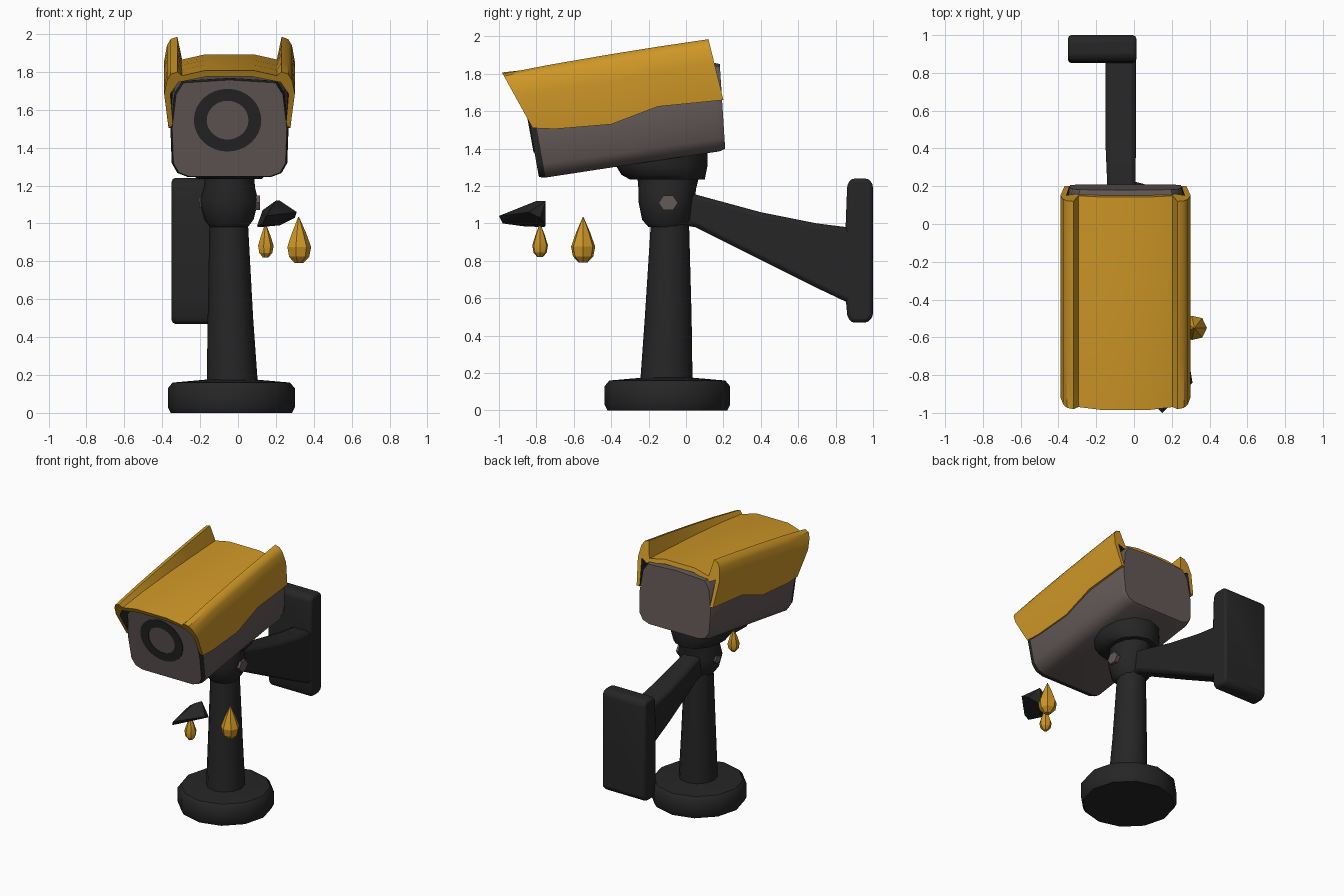
import bpy, bmesh, math
from mathutils import Vector

if "Cube" in bpy.data.objects:
    bpy.data.objects.remove(bpy.data.objects["Cube"])

CX = -0.045  # centre line of the camera body


def material(name, rgb):
    m = bpy.data.materials.new(name)
    m.diffuse_color = (*rgb, 1)
    m.use_nodes = True
    m.node_tree.nodes["Principled BSDF"].inputs["Base Color"].default_value = m.diffuse_color
    return m


YELLOW = material("amber_yellow", (0.62, 0.31, 0.02))
DARK = material("charcoal", (0.019, 0.019, 0.02))
GREY = material("warm_grey", (0.125, 0.10, 0.096))


def finish(name, bm, mats, bevel=0, angle=40):
    bmesh.ops.recalc_face_normals(bm, faces=bm.faces[:])
    me = bpy.data.meshes.new(name)
    bm.to_mesh(me)
    bm.free()
    ob = bpy.data.objects.new(name, me)
    bpy.context.collection.objects.link(ob)
    for m in mats:
        me.materials.append(m)
    if bevel:
        b = ob.modifiers.new("bevel", 'BEVEL')
        b.width, b.segments, b.limit_method = bevel, 2, 'ANGLE'
    bpy.ops.object.select_all(action='DESELECT')
    ob.select_set(True)
    bpy.context.view_layer.objects.active = ob
    bpy.ops.object.shade_smooth_by_angle(angle=math.radians(angle))
    return ob


def loft(name, rings, mats, caps=True, closed=False, rule=None, bevel=0, angle=40):
    """Skin a list of equal-length closed rings; rule(i, j) gives the material slot."""
    bm = bmesh.new()
    vs = [[bm.verts.new(p) for p in r] for r in rings]
    n = len(rings[0])
    for i in range(len(rings) - (0 if closed else 1)):
        a, b = vs[i], vs[(i + 1) % len(rings)]
        for j in range(n):
            k = (j + 1) % n
            f = bm.faces.new((a[j], a[k], b[k], b[j]))
            f.material_index = rule(i, j) if rule else 0
    if caps:
        bm.faces.new(vs[0])
        bm.faces.new(vs[-1])
    return finish(name, bm, mats, bevel, angle)


def turned(name, sections, mat, sides=12, angle=40):
    """Vertical turned part from (cx, cy, rx, ry, z) sections."""
    rings = [[(cx + rx * math.cos(2 * math.pi * k / sides),
               cy + ry * math.sin(2 * math.pi * k / sides), z) for k in range(sides)]
             for cx, cy, rx, ry, z in sections]
    return loft(name, rings, [mat], angle=angle)


def lerp(a, b, t):
    return a + (b - a) * t


# Base, post, collar and mounting cup
turned("base", [(-.035, -.1, .32, .32, 0), (-.035, -.1, .335, .335, .03),
                (-.035, -.1, .335, .335, .13), (-.035, -.1, .31, .31, .16),
                (-.035, -.1, .14, .14, .175)], DARK)
turned("post", [(-.03, -.105, .135, .14, .15), (-.04, -.095, .12, .125, .5),
                (-.05, -.085, .1, .1, 1.05)], DARK)
turned("collar", [(-.048, -.1, .1, .1, .98), (-.048, -.1, .13, .135, 1.02),
                  (-.048, -.105, .155, .15, 1.12), (-.045, -.1, .135, .155, 1.19),
                  (-.045, -.095, .13, .165, 1.25)], DARK)
turned("mounting_cup", [(-.045, -.1, .17, .2, 1.235), (-.045, -.12, .2, .225, 1.26),
                        (-.045, -.13, .22, .245, 1.31), (-.045, -.13, .22, .245, 1.39)], DARK)

# Screw heads on the collar
for name, x0, x1, r in (("right_screw", .05, .115, .052), ("left_screw", -.14, -.205, .035)):
    loft(name, [[(x, -.095 + r * math.cos(k * math.pi / 3), 1.11 + .85 * r * math.sin(k * math.pi / 3))
                 for k in range(6)] for x in (x0, x1)], [GREY], angle=20)

# Wall arm and wall plate
arm = [(-.08, 1.0, 1.17, -.12, 0), (.05, .98, 1.155, -.135, .005), (.4, .805, 1.06, -.15, .01),
       (.7, .655, 1.0, -.15, .01), (.9, .56, .975, -.15, .01)]
loft("wall_arm", [[(xa, y, zb), (xb, y, zb), (xb, y, zt), (xa, y, zt)]
                  for y, zb, zt, xa, xb in arm], [DARK], bevel=.025)
plate = [(.88, .47), (.97, .47), (1.0, .5), (1.0, 1.21), (.975, 1.24), (.885, 1.24),
         (.862, 1.21), (.852, .95), (.852, .62), (.862, .51)]
loft("wall_plate", [[(x, y, z) for y, z in plate] for x in (-.35, .012)], [DARK], bevel=.02)


# Camera body: rounded section lofted from the leaning front to the back
half = [(0, 0), (.22, 0), (.275, .04), (.305, .14), (.312, .5), (.29, .85), (.25, .97), (0, 1)]
section = half + [(-x, t) for x, t in half[-2:0:-1]]


def body_ring(t, s):
    zb, zt = lerp(1.24, 1.39, t), lerp(1.765, 1.862, t)
    ring = []
    for x, h in section:
        h = .5 + (h - .5) * s
        z = lerp(zb, zt, h)
        y = lerp(-.785 - .18 * (z - 1.24), .21 - .03 * h, t)
        ring.append((CX + x * s, y, z))
    return ring


loft("camera_body", [body_ring(0, .97), body_ring(.035, 1), body_ring(.5, 1),
                     body_ring(.97, 1), body_ring(1, .96)], [GREY, DARK],
     rule=lambda i, j: 1 if i == 0 else 0)


# Lens ring painted on the leaning front face
def lens_ring(r, d):
    pts = []
    for k in range(32):
        a = 2 * math.pi * k / 32
        z = 1.545 + .93 * r * math.sin(a)
        pts.append((-.055 + r * math.cos(a), -.785 - .18 * (z - 1.24) - d, z))
    return pts


loft("lens_ring", [lens_ring(.178, -.003), lens_ring(.178, .005), lens_ring(.11, .005),
                   lens_ring(.11, -.003)], [DARK], caps=False, closed=True)

# Sun hood: U-shaped shell whose side fins rise to the back
# stations: top y, fin z, roof z, bottom y, bottom z
stations = [(-.98, 1.80, 1.81, -.82, 1.51), (-.72, 1.85, 1.84, -.7, 1.505),
            (-.4, 1.905, 1.865, -.4, 1.53), (-.15, 1.945, 1.88, -.15, 1.625),
            (.12, 1.985, 1.895, .2, 1.66)]
hood_rings = []
for yt, zf, zc, yb, zb in stations:
    zm = lerp(zb, zf, .6)
    outer = [(.322, zb), (.345, zm), (.33, zf - .045), (.31, zf - .012), (.275, zf),
             (.25, zc - .03), (.13, zc - .003)]
    inner = [(.297, zb), (.312, zm), (.27, zc - .065), (.12, zc - .035)]
    flat = (outer + [(-x, z) for x, z in reversed(outer)]
            + [(-x, z) for x, z in inner] + list(reversed(inner)))
    hood_rings.append([(CX + x, lerp(yb, yt, (z - zb) / (zf - zb)), z) for x, z in flat])
loft("sun_hood", hood_rings, [YELLOW, DARK], rule=lambda i, j: 1 if 14 <= j < 21 else 0)


# Falling drops
def drop(name, x, y, z0, z1, r):
    h = z1 - z0
    turned(name, [(x, y, r * s, r * s, z0 + h * t) for t, s in
                  ((0, .35), (.14, .85), (.35, 1), (.65, .6), (1, .03))], YELLOW, 7, 25)


drop("small_drop", .145, -.78, .82, 1.0, .043)
drop("large_drop", .32, -.55, .79, 1.035, .066)

# Dark floating chip above the drops
bm = bmesh.new()
for p in [(.15, -1.0, 1.04), (.13, -.98, 1.0), (.2, -.93, 1.06), (.1, -.87, .985),
          (.11, -.76, .98), (.22, -.75, .99), (.3, -.78, 1.03), (.31, -.84, 1.06),
          (.22, -.75, 1.12), (.2, -.8, 1.12), (.13, -.77, 1.07)]:
    bm.verts.new(Vector(p))
bmesh.ops.convex_hull(bm, input=bm.verts[:])
bmesh.ops.delete(bm, geom=[v for v in bm.verts if not v.link_faces], context='VERTS')
finish("floating_chip", bm, [DARK], angle=20)
